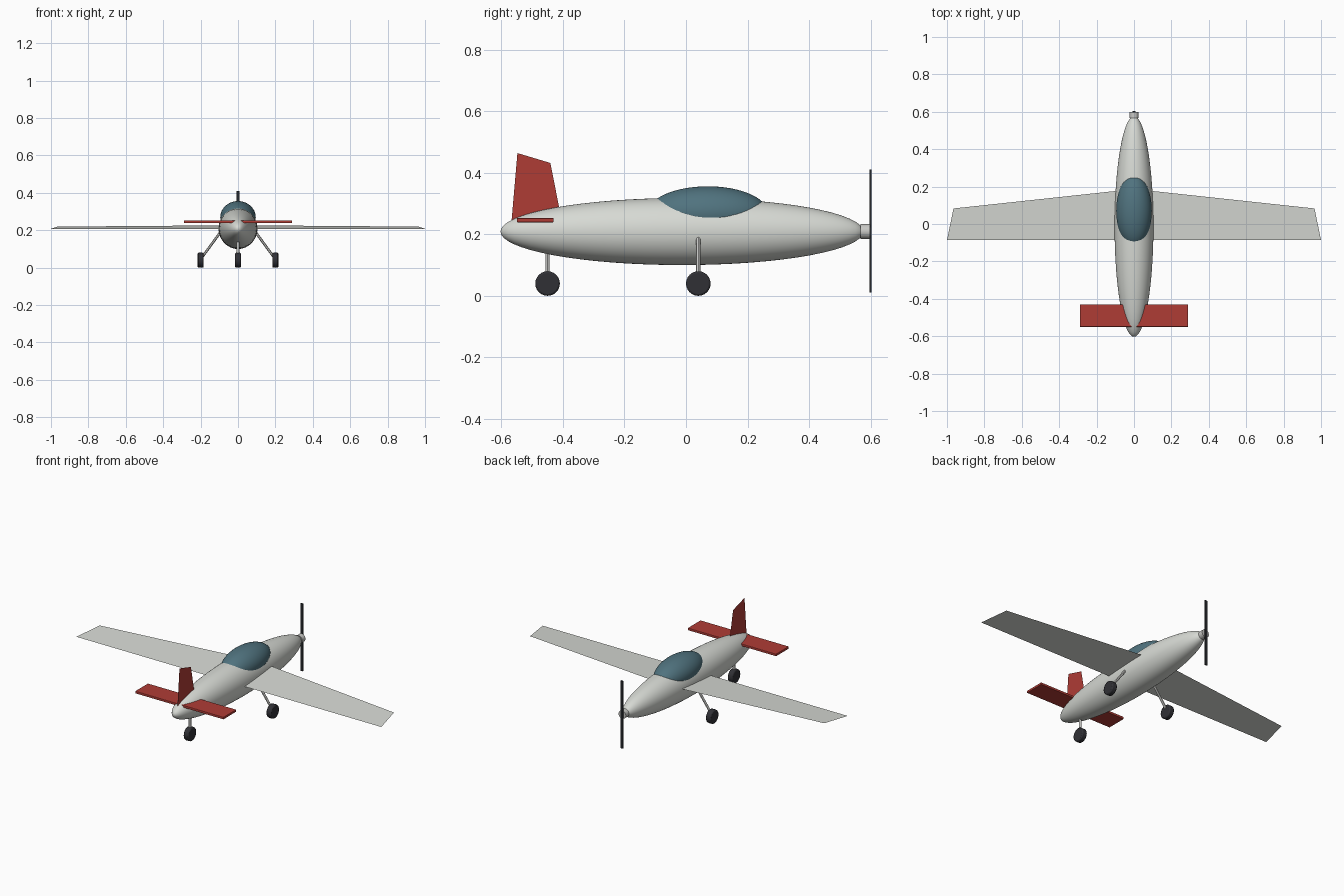
import bpy
from math import pi
from mathutils import Vector

old = bpy.data.objects.get("Cube")
if old:
    bpy.data.objects.remove(old)


def material(name, rgb):
    mat = bpy.data.materials.new(name)
    mat.use_nodes = True
    mat.diffuse_color = (*rgb, 1)
    mat.node_tree.nodes["Principled BSDF"].inputs["Base Color"].default_value = (*rgb, 1)
    return mat


WHITE = material("pale grey paint", (0.68, 0.70, 0.66))
RED = material("red paint", (0.43, 0.045, 0.036))
GLASS = material("teal glass", (0.08, 0.17, 0.21))
METAL = material("strut metal", (0.58, 0.58, 0.56))
RUBBER = material("black rubber", (0.03, 0.03, 0.036))
BLADE = material("propeller black", (0.018, 0.02, 0.024))


def finish(name, mat, smooth=False, bevel=0):
    obj = bpy.context.object
    obj.name = name
    obj.data.materials.append(mat)
    bpy.ops.object.transform_apply(location=False, rotation=False, scale=True)
    if smooth:
        bpy.ops.object.shade_smooth_by_angle()
    if bevel:
        mod = obj.modifiers.new("soft edges", "BEVEL")
        mod.width = bevel
        mod.segments = 2
    return obj


def ellipsoid(name, mat, centre, radii):
    # Poles lie along the length of the aircraft
    rx, ry, rz = radii
    bpy.ops.mesh.primitive_uv_sphere_add(segments=48, ring_count=32, location=centre,
                                         rotation=(pi / 2, 0, 0))
    bpy.context.object.scale = (rx, rz, ry)
    return finish(name, mat, smooth=True)


def box(name, mat, centre, size, bevel=0):
    bpy.ops.mesh.primitive_cube_add(size=1, location=centre)
    bpy.context.object.scale = size
    return finish(name, mat, bevel=bevel)


def rod(name, mat, start, end, radius, sides=24, bevel=0):
    a, b = Vector(start), Vector(end)
    bpy.ops.mesh.primitive_cylinder_add(vertices=sides, radius=radius, depth=(b - a).length,
                                        location=(a + b) / 2)
    bpy.context.object.rotation_euler = (b - a).to_track_quat("Z", "Y").to_euler()
    return finish(name, mat, smooth=True, bevel=bevel)


def sheet(name, mat, outline):
    mesh = bpy.data.meshes.new(name)
    mesh.from_pydata(outline, [], [range(len(outline))])
    mesh.materials.append(mat)
    obj = bpy.data.objects.new(name, mesh)
    bpy.context.collection.objects.link(obj)
    return obj


# Body and canopy
ellipsoid("fuselage", WHITE, (0, -0.013, 0.209), (0.104, 0.59, 0.109))
ellipsoid("canopy", GLASS, (0, 0.071, 0.27), (0.095, 0.195, 0.086))

# Thin tapered wing, tilted slightly nose up
half = [(0, 0.187), (-0.965, 0.083), (-1, -0.086)]
plan = half + [(-x, y) for x, y in reversed(half[1:])]
sheet("wing", WHITE, [(x, y, 0.2137 + 0.07 * y) for x, y in plan])

# Tail surfaces
box("tailplane", RED, (0, -0.49, 0.246), (0.58, 0.12, 0.014), bevel=0.003)
fin = [(-0.57, 0.21), (-0.397, 0.21), (-0.441, 0.432), (-0.548, 0.464)]
sheet("fin", RED, [(0, y, z) for y, z in fin])

# Propeller
rod("propeller_hub", METAL, (0, 0.568, 0.209), (0, 0.598, 0.209), 0.024)
box("propeller_blades", BLADE, (0, 0.6, 0.211), (0.016, 0.006, 0.4))

# Landing gear
gear = [("left", 0.2, 0.04, 0.08, 0.209), ("right", -0.2, 0.04, -0.08, 0.209),
        ("tail", 0, -0.45, 0, 0.19)]
for side, x, y, top_x, top_z in gear:
    rod(side + "_strut", METAL, (top_x, y, top_z), (x, y, 0.045), 0.007, sides=12)
    rod(side + "_wheel", RUBBER, (x - 0.016, y, 0.04), (x + 0.016, y, 0.04), 0.04, bevel=0.006)
